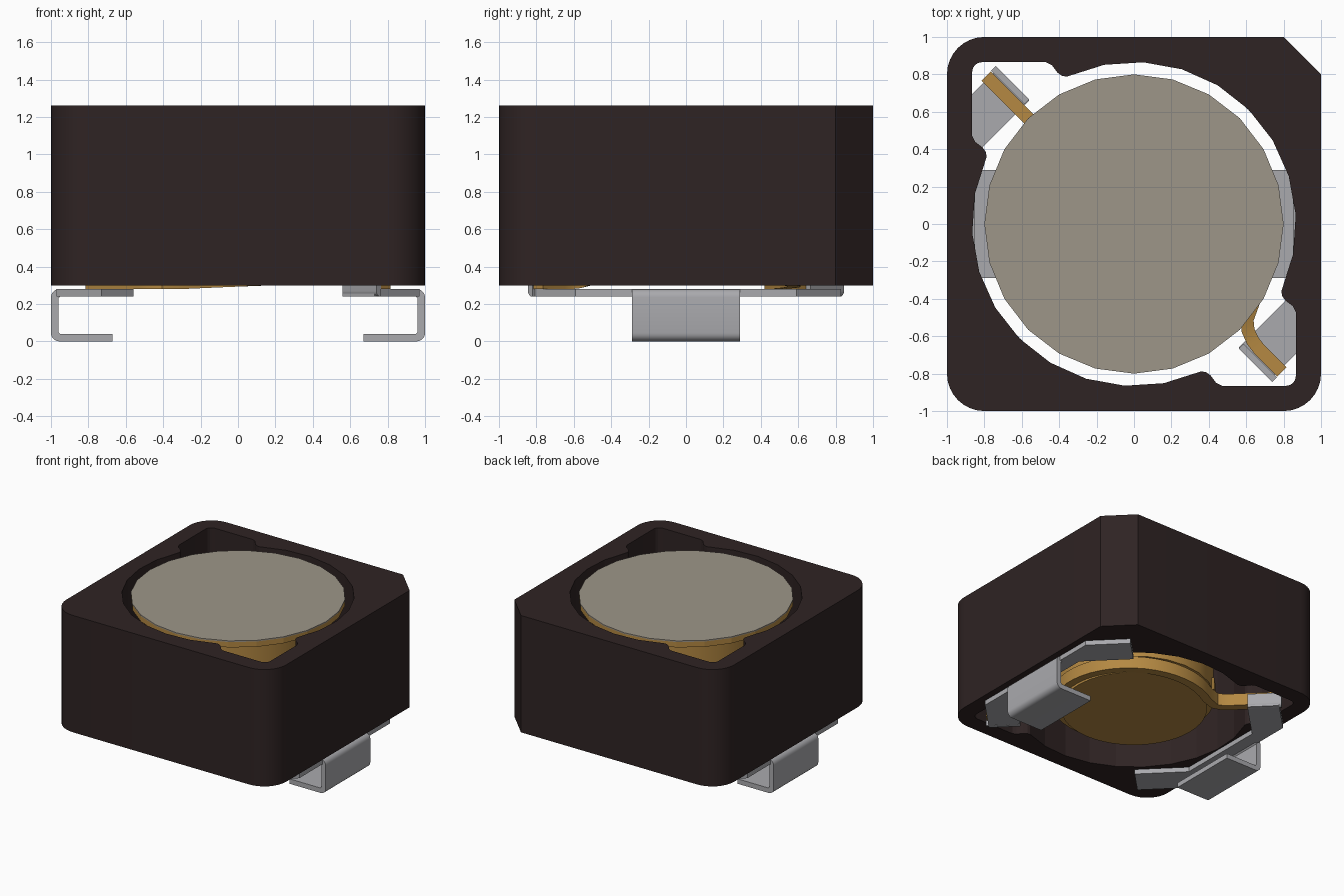
import bpy, bmesh, math
from mathutils import Matrix, Vector

if "Cube" in bpy.data.objects:
    bpy.data.objects.remove(bpy.data.objects["Cube"])


def material(name, rgb):
    m = bpy.data.materials.new(name)
    m.diffuse_color = (*rgb, 1)
    m.use_nodes = True
    m.node_tree.nodes["Principled BSDF"].inputs["Base Color"].default_value = m.diffuse_color
    return m


DARK = material("dark ferrite", (0.028, 0.017, 0.017))
TAUPE = material("taupe core", (0.34, 0.305, 0.25))
GOLD = material("copper gold", (0.46, 0.25, 0.055))
SILVER = material("silver metal", (0.40, 0.40, 0.42))


def finish(bm, name, mat, angle=None, turn=False):
    if turn:
        bmesh.ops.rotate(bm, verts=bm.verts, matrix=Matrix.Rotation(math.pi, 3, 'Z'))
    bmesh.ops.recalc_face_normals(bm, faces=bm.faces)
    me = bpy.data.meshes.new(name)
    bm.to_mesh(me)
    bm.free()
    ob = bpy.data.objects.new(name, me)
    bpy.context.collection.objects.link(ob)
    me.materials.append(mat)
    if angle:
        bpy.ops.object.select_all(action='DESELECT')
        ob.select_set(True)
        bpy.context.view_layer.objects.active = ob
        bpy.ops.object.shade_smooth_by_angle(angle=math.radians(angle))
    return ob


def arc(cx, cy, r, a0, a1, n):
    angles = [math.radians(a0 + (a1 - a0) * i / n) for i in range(n + 1)]
    return [(cx + r * math.cos(a), cy + r * math.sin(a)) for a in angles]


def add_prism(bm, loops, origin, direction, axes=((1, 0, 0), (0, 1, 0))):
    """Fill the outline (plus hole loops) and extrude it along direction."""
    u, v, o = Vector(axes[0]), Vector(axes[1]), Vector(origin)
    edges = []
    for pts in loops:
        vs = [bm.verts.new(o + u * a + v * b) for a, b in pts]
        edges += [bm.edges.new((vs[i - 1], vs[i])) for i in range(len(vs))]
    if len(loops) == 1:
        faces = [bm.faces.new(vs)]
    else:
        res = bmesh.ops.triangle_fill(bm, edges=edges, use_beauty=True)
        faces = [g for g in res["geom"] if isinstance(g, bmesh.types.BMFace)]
    res = bmesh.ops.extrude_face_region(bm, geom=faces, use_keep_orig=True)
    top = [g for g in res["geom"] if isinstance(g, bmesh.types.BMVert)]
    bmesh.ops.translate(bm, verts=top, vec=direction)


def prism(name, mat, loops, z0, z1, angle=None):
    bm = bmesh.new()
    add_prism(bm, loops, (0, 0, z0), (0, 0, z1 - z0))
    return finish(bm, name, mat, angle)


def sweep(name, path, width, height, turn=False):
    """Flat wire: path points are x, y, bottom z."""
    bm = bmesh.new()
    rings = []
    for i, p in enumerate(path):
        a, b = path[max(i - 1, 0)], path[min(i + 1, len(path) - 1)]
        n = Vector((a[1] - b[1], b[0] - a[0], 0)).normalized() * width / 2
        p, up = Vector(p), Vector((0, 0, height))
        rings.append([bm.verts.new(q) for q in (p - n, p + n, p + n + up, p - n + up)])
    for r, s in zip(rings, rings[1:]):
        for k in range(4):
            bm.faces.new((r[k - 1], r[k], s[k], s[k - 1]))
    bm.faces.new(rings[0])
    bm.faces.new(rings[-1])
    return finish(bm, name, GOLD, 30, turn)


# Shield: three round corners, one chamfer, round hole with two corner pockets
outer = ([(1, 0.8), (0.8, 1)] + arc(-0.8, 0.8, 0.2, 90, 180, 8)
         + arc(-0.8, -0.8, 0.2, 180, 270, 8) + arc(0.8, -0.8, 0.2, 270, 360, 8))
half = (arc(0, 0, 0.866, -24.5, 114.5, 10)
        + [(-0.385, 0.792), (-0.41, 0.81), (-0.44, 0.85), (-0.47, 0.865)]
        + arc(-0.815, 0.815, 0.05, 90, 180, 4)
        + [(-0.865, 0.47), (-0.85, 0.44), (-0.81, 0.41), (-0.792, 0.385)])
hole = half + [(-x, -y) for x, y in half]
prism("shield", DARK, [outer, hole], 0.30, 1.26, 12)

# Drum core and winding
def disc(r):
    return [arc(0, 0, r, 0, 345, 23)]

prism("core_top_face", TAUPE, disc(0.80), 1.245, 1.255)
prism("core_top_flange", GOLD, disc(0.798), 1.20, 1.245)
prism("winding", GOLD, disc(0.60), 0.42, 1.20, 30)
prism("core_post", GOLD, [arc(0, 0, 0.55, 0, 352.5, 47)], 0.31, 0.42, 30)

# Lower wire: lead-out, then one rising turn round the post
path = [(-0.79, 0.79, 0.28), (-0.52, 0.52, 0.28), (-0.465, 0.475, 0.28), (-0.41, 0.455, 0.28)]
for i in range(45):
    a = math.radians(122 - 8 * i)
    path.append((0.578 * math.cos(a), 0.578 * math.sin(a), 0.28 + 0.14 * i / 44))
sweep("lower_wire", path, 0.07, 0.10)

# Upper wire: lead-out, bend, then a climb into the winding
path = [(0.79, -0.79, 0.28), (0.67, -0.67, 0.28), (0.635, -0.625, 0.28),
        (0.61, -0.57, 0.285), (0.605, -0.51, 0.30)]
for i in range(1, 11):
    a, r = math.radians(-40 + 7 * i), 0.78 - 0.018 * i
    path.append((r * math.cos(a), r * math.sin(a), 0.30 + 0.03 * i))
sweep("upper_wire", path, 0.07, 0.10)

# Terminals: C-shaped foot, bent strip with two arms, and a lip beside the wire
foot = ([(0.67, 0)] + arc(0.955, 0.045, 0.045, -90, 0, 5)
        + arc(0.955, 0.235, 0.045, 0, 90, 5)
        + [(0.85, 0.28), (0.85, 0.24), (0.95, 0.24), (0.96, 0.23),
           (0.96, 0.05), (0.95, 0.04), (0.67, 0.04)])
strip = [(0.97, -0.59), (0.97, 0.59), (0.73, 0.83), (0.56, 0.66), (0.85, 0.37),
         (0.85, -0.37), (0.56, -0.66), (0.73, -0.83)]
lip = arc(0.03, 0.03, 0.03, 180, 270, 4) + [(0.035, 0), (0.035, 0.11), (0, 0.11)]
s = math.sqrt(0.5)
for side, turn in (("right", False), ("left", True)):
    bm = bmesh.new()
    add_prism(bm, [foot], (0, -0.29, 0), (0, 0.58, 0), ((1, 0, 0), (0, 0, 1)))
    finish(bm, side + "_terminal_foot", SILVER, 30, turn)
    bm = bmesh.new()
    add_prism(bm, [strip], (0, 0, 0.24), (0, 0, 0.04))
    finish(bm, side + "_terminal_strip", SILVER, None, turn)
    bm = bmesh.new()
    add_prism(bm, [lip], (0.56, -0.665, 0.239), (0.18, -0.18, 0), ((s, s, 0), (0, 0, 1)))
    finish(bm, side + "_terminal_lip", SILVER, 30, turn)
